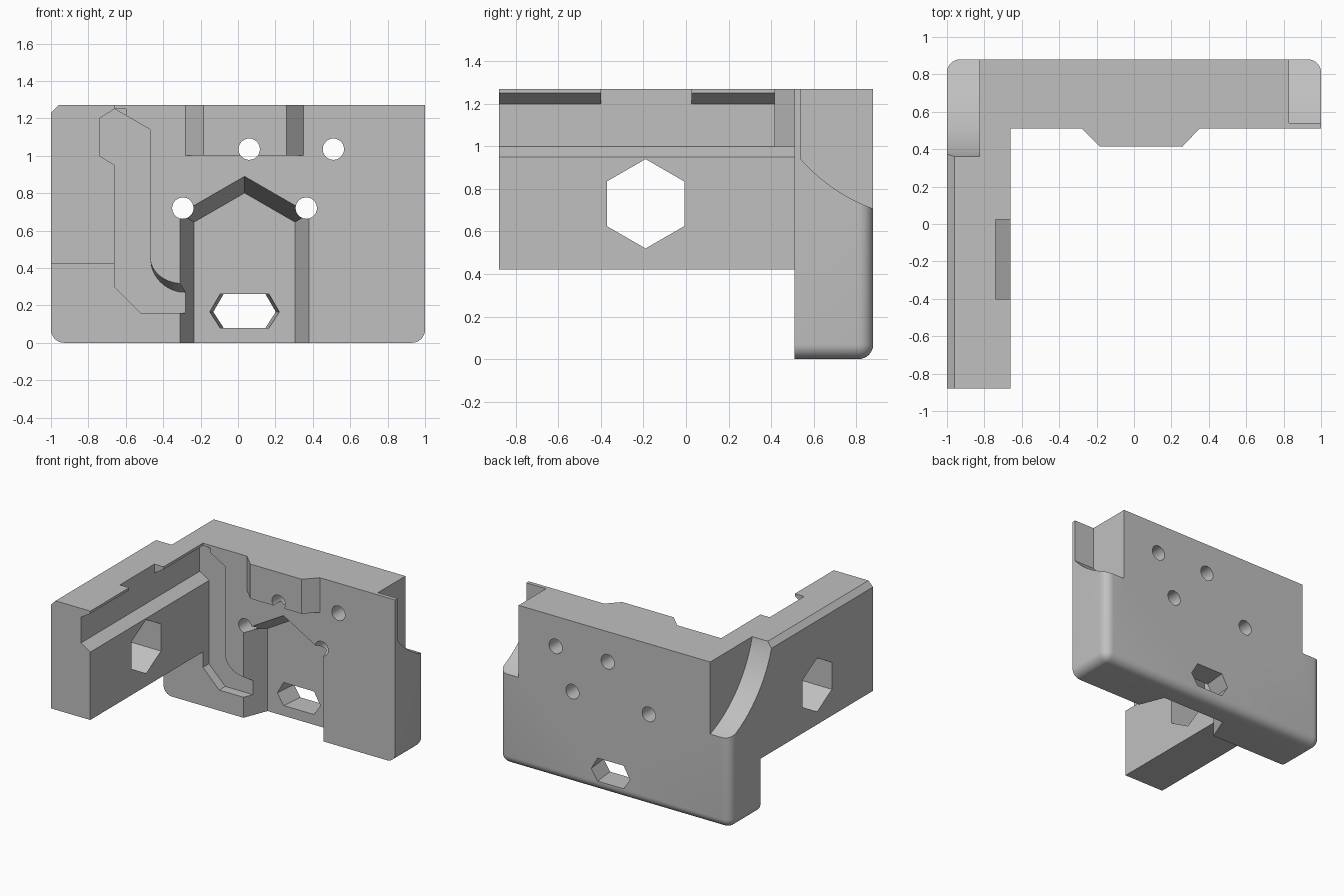
import bpy, bmesh, math

cube = bpy.data.objects.get("Cube")
if cube:
    bpy.data.objects.remove(cube, do_unlink=True)

grey = bpy.data.materials.new("plain grey")
grey.use_nodes = True
colour = (0.53, 0.53, 0.53, 1)
grey.diffuse_color = colour
for node in grey.node_tree.nodes:
    if node.type == 'BSDF_PRINCIPLED':
        node.inputs["Base Color"].default_value = colour


def loft(name, axis, start, end, ring, end_ring=None):
    """Solid between two matching 2D outlines placed along an axis."""
    place = {'x': lambda u, v, d: (d, u, v),
             'y': lambda u, v, d: (u, d, v),
             'z': lambda u, v, d: (u, v, d)}[axis]
    bm = bmesh.new()
    a = [bm.verts.new(place(u, v, start)) for u, v in ring]
    b = [bm.verts.new(place(u, v, end)) for u, v in end_ring or ring]
    bm.faces.new(a)
    bm.faces.new(b[::-1])
    for i in range(len(a)):
        j = (i + 1) % len(a)
        bm.faces.new((a[j], a[i], b[i], b[j]))
    bmesh.ops.recalc_face_normals(bm, faces=bm.faces)
    mesh = bpy.data.meshes.new(name)
    bm.to_mesh(mesh)
    bm.free()
    mesh.materials.append(grey)
    obj = bpy.data.objects.new(name, mesh)
    bpy.context.collection.objects.link(obj)
    return obj


def rect(u0, u1, v0, v1):
    return [(u0, v0), (u1, v0), (u1, v1), (u0, v1)]


def ngon(cu, cv, r, n, turn=0.0):
    angles = [turn + math.tau * i / n for i in range(n)]
    return [(cu + r * math.cos(t), cv + r * math.sin(t)) for t in angles]


def combine(part, operation='DIFFERENCE'):
    """Join a part to the bracket or cut it away."""
    part.hide_render = True
    mod = bracket.modifiers.new(part.name, 'BOOLEAN')
    mod.operation = operation
    mod.solver = 'EXACT'
    mod.object = part
    bpy.context.view_layer.objects.active = bracket
    bpy.ops.object.modifier_apply(modifier=mod.name)
    bpy.data.objects.remove(part, do_unlink=True)


TOP, FRONT, BACK, END = 1.27, 0.51, 0.88, -0.88

# Main block with rounded back uprights and bottom edges
bracket = loft("corner_bracket", 'z', 0, TOP, rect(-1, 1, FRONT, BACK))
bm = bmesh.new()
bm.from_mesh(bracket.data)
rounded = []
for e in bm.edges:
    mid = (e.verts[0].co + e.verts[1].co) / 2
    upright_back = abs(mid.x) > 0.9 and mid.y > BACK - 0.01
    bottom = mid.z < 0.01 and mid.y > FRONT + 0.01
    if upright_back or bottom:
        rounded.append(e)
bmesh.ops.bevel(bm, geom=rounded, offset=0.07, segments=8, profile=0.5,
                affect='EDGES')
bm.to_mesh(bracket.data)
bm.free()

# Side arm with chamfered outer top edge
combine(loft("side_arm", 'y', END, 0.6,
             [(-1, 0.42), (-0.66, 0.42), (-0.66, TOP), (-0.96, TOP), (-1, 1.23)]), 'UNION')

# Tapered boss at the top of the front face
combine(loft("front_boss", 'z', 1.0, TOP,
             [(-0.28, FRONT), (-0.185, 0.415), (0.26, 0.415), (0.35, FRONT),
              (0.35, 0.6), (-0.28, 0.6)]), 'UNION')

# Groove along the inside of the arm, and its opening at the top
combine(loft("arm_groove", 'y', END - 0.1, 0.53,
             [(-0.74, 1.0), (-0.66, 0.95), (-0.6, 0.95), (-0.6, 1.25),
              (-0.66, 1.25), (-0.74, 1.2)]))
combine(loft("groove_opening", 'z', 1.15, 1.4, rect(-0.74, -0.6, -0.4, 0.025)))


# Winding channel in the front face, flared at its bend
def channel(cx, rx, rz):
    quarter = [math.pi * (1 + i / 24) for i in range(13)]
    bend = [(cx + rx * math.cos(t), 0.46 + rz * math.sin(t)) for t in quarter]
    return [(-0.74, 1.0), (-0.74, 1.2), (-0.66, 1.25), (-0.47, 1.14)] + bend + [
        (-0.279, 0.46 - rz), (-0.279, 0.16), (-0.52, 0.16), (-0.66, 0.30), (-0.66, 0.95)]


combine(loft("channel", 'y', 0.505, 0.585, channel(-0.30, 0.17, 0.14),
             channel(-0.285, 0.185, 0.19)))


# Gabled recess with sloping walls
def gable(half):
    cx = 0.035
    eave = 0.645 + (half - 0.27) * 0.61
    return [(cx - half, -0.1), (cx + half, -0.1), (cx + half, eave),
            (cx, eave + half * 0.577), (cx - half, eave)]


combine(loft("gable_recess", 'y', 0.491, 0.70, gable(0.3525), gable(0.27)))


# Flared slot through the recess floor
def slot(half):
    cx, flat = 0.035, half - 0.055
    return [(cx - half, 0.165), (cx - flat, 0.26), (cx + flat, 0.26),
            (cx + half, 0.165), (cx + flat, 0.08), (cx - flat, 0.08)]


combine(loft("slot", 'y', 0.69, 0.89, slot(0.187), slot(0.166)))

# Round bolt holes and the hexagonal arm window
for x, z in [(0.06, 1.035), (0.51, 1.035), (-0.295, 0.72), (0.365, 0.72)]:
    combine(loft("bolt_hole", 'y', 0.3, 1.0, ngon(x, z, 0.057, 32)))
combine(loft("arm_window", 'x', -1.1, -0.5, ngon(-0.19, 0.73, 0.21, 6, math.pi / 6)))


# Back corner notches with a curved floor
def notch(y0):
    ys = [y0 + (0.95 - y0) * i / 24 for i in range(25)]
    floor = [(y, 1.494 - math.sqrt(0.702 - (y - 1.168) ** 2)) for y in ys]
    return floor + [(0.95, 1.4), (y0, 1.4)]


combine(loft("notch", 'x', -1.1, -0.825, notch(0.361)))
combine(loft("notch", 'x', 0.83, 1.1, notch(0.54)))

# Smooth the curves, keep the edges sharp
bpy.ops.object.select_all(action='DESELECT')
bracket.select_set(True)
bpy.context.view_layer.objects.active = bracket
bpy.ops.object.shade_smooth_by_angle(angle=math.radians(25))
